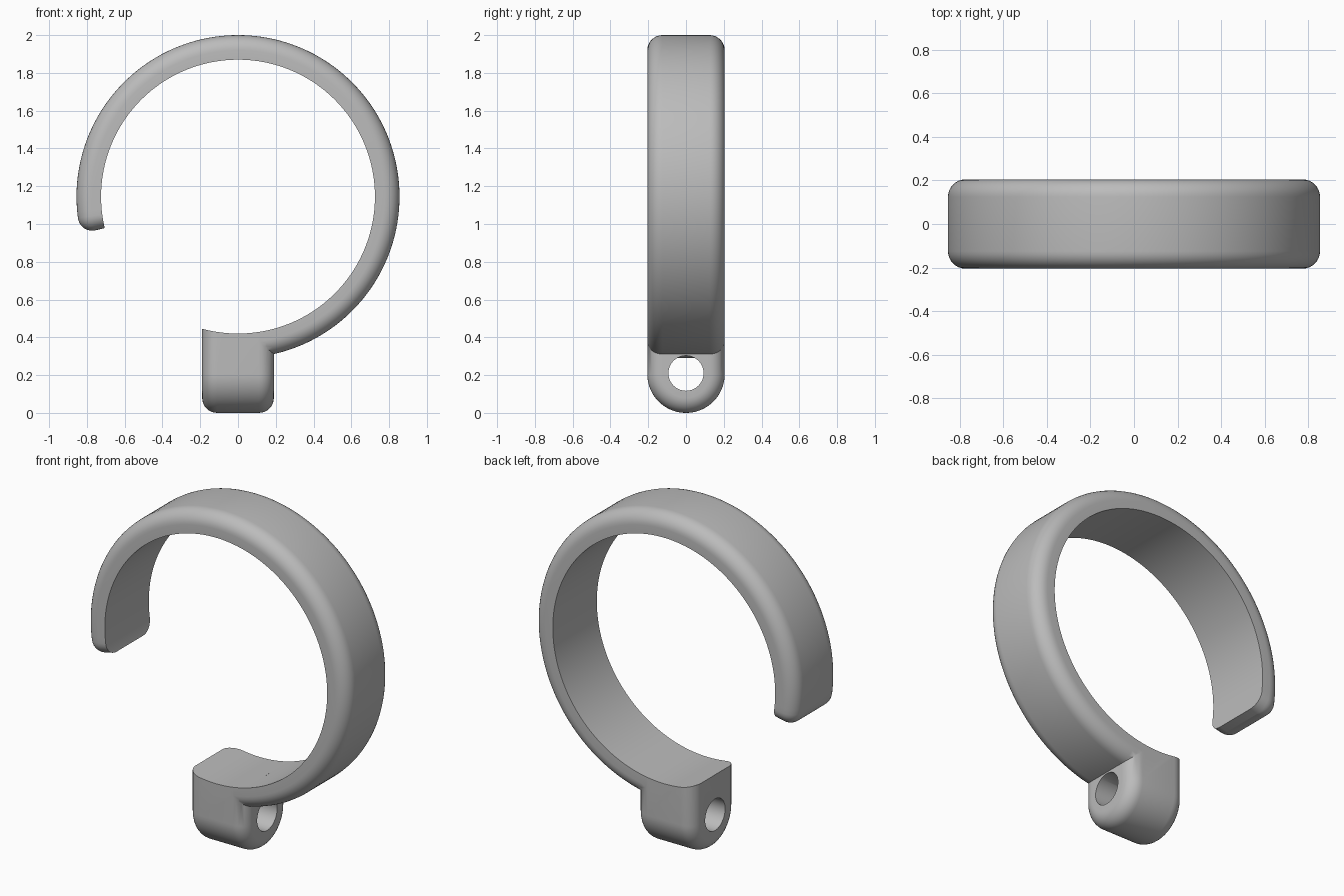
import bpy, bmesh
from math import sin, cos, pi, radians

if "Cube" in bpy.data.objects:
    bpy.data.objects.remove(bpy.data.objects["Cube"], do_unlink=True)

CENTRE_Z, INNER, OUTER = 1.145, 0.725, 0.855
HALF, FILLET = 0.205, 0.08
LUG_X = 0.19
STEPS = 8

grey = bpy.data.materials.new("plain grey")
grey.use_nodes = True
colour = (0.5, 0.5, 0.5, 1)
grey.diffuse_color = colour
grey.node_tree.nodes["Principled BSDF"].inputs["Base Color"].default_value = colour


def loft(name, sections):
    """Skin a row of matching closed sections and cap both ends."""
    bm = bmesh.new()
    rows = [[bm.verts.new(p) for p in s] for s in sections]
    for a, b in zip(rows, rows[1:]):
        for i in range(len(a)):
            j = (i + 1) % len(a)
            bm.faces.new((a[i], a[j], b[j], b[i]))
    bm.faces.new(rows[0])
    bm.faces.new(rows[-1])
    bmesh.ops.recalc_face_normals(bm, faces=bm.faces)
    mesh = bpy.data.meshes.new(name)
    bm.to_mesh(mesh)
    bm.free()
    mesh.materials.append(grey)
    ob = bpy.data.objects.new(name, mesh)
    bpy.context.collection.objects.link(ob)
    return ob


def cylinder(name, radius, z, axis, sides):
    rot = (0, pi / 2, 0) if axis == "X" else (pi / 2, 0, 0)
    bpy.ops.mesh.primitive_cylinder_add(vertices=sides, radius=radius, depth=2,
                                        location=(0, 0, z), rotation=rot)
    ob = bpy.context.object
    ob.name = name
    ob.data.materials.append(grey)
    return ob


def boolean(target, tool, operation):
    mod = target.modifiers.new(operation.title(), "BOOLEAN")
    mod.operation, mod.solver, mod.object = operation, "EXACT", tool
    bpy.context.view_layer.objects.active = target
    bpy.ops.object.modifier_apply(modifier=mod.name)
    bpy.data.objects.remove(tool, do_unlink=True)


# Quarter-round steps: (distance back from the end, inset of the section)
ROUND = [(FILLET * (1 - sin(t)), FILLET * (1 - cos(t)))
         for t in (pi / 2 * (1 - k / STEPS) for k in range(STEPS + 1))]


def band_section(angle, inset):
    """Flat inside, two rounded outer corners, placed around the ring."""
    corner = max(FILLET - inset, 0.0005)
    pts = [(INNER, -HALF + inset)]
    for side in (-1, 1):
        for k in range(STEPS + 1):
            t = pi / 2 * k / STEPS
            t = pi / 2 - t if side < 0 else t
            pts.append((OUTER - FILLET + corner * cos(t),
                        side * (HALF - FILLET + corner * sin(t))))
    pts.append((INNER, HALF - inset))
    return [(r * cos(angle), y, CENTRE_Z + r * sin(angle)) for r, y in pts]


# Open ring band: buried in the lug at one end, rounded at the free end
start, end = radians(-90), radians(193.3)
sections = [band_section(end - back / 0.8, inset) for back, inset in ROUND]
last = end - FILLET / 0.8
SEGS = 128
sections += [band_section(last + (start - last) * k / SEGS, 0) for k in range(1, SEGS + 1)]
ring = loft("ring_band", sections)


def lug_section(x, inset):
    """U-shaped outline with a round bottom."""
    w = HALF - inset
    arc = [(x, -w * cos(pi * k / 40), HALF - w * sin(pi * k / 40)) for k in range(41)]
    return [(x, -w, 0.5)] + arc + [(x, w, 0.5)]


# Mounting lug with rounded ends, hollowed to the ring and drilled through
half = [(LUG_X - back, inset) for back, inset in ROUND]
lug = loft("mounting_lug", [lug_section(-x, i) for x, i in half]
           + [lug_section(x, i) for x, i in reversed(half)])
boolean(lug, cylinder("ring_cutter", INNER, CENTRE_Z, "Y", 160), "DIFFERENCE")
boolean(lug, cylinder("hole_cutter", 0.093, 0.21, "X", 48), "DIFFERENCE")

# Join lug and band into one clip
boolean(ring, lug, "UNION")
ring.name = "open_ring_clip"
bpy.ops.object.select_all(action="DESELECT")
ring.select_set(True)
bpy.context.view_layer.objects.active = ring
bpy.ops.object.shade_smooth_by_angle(angle=radians(35))
